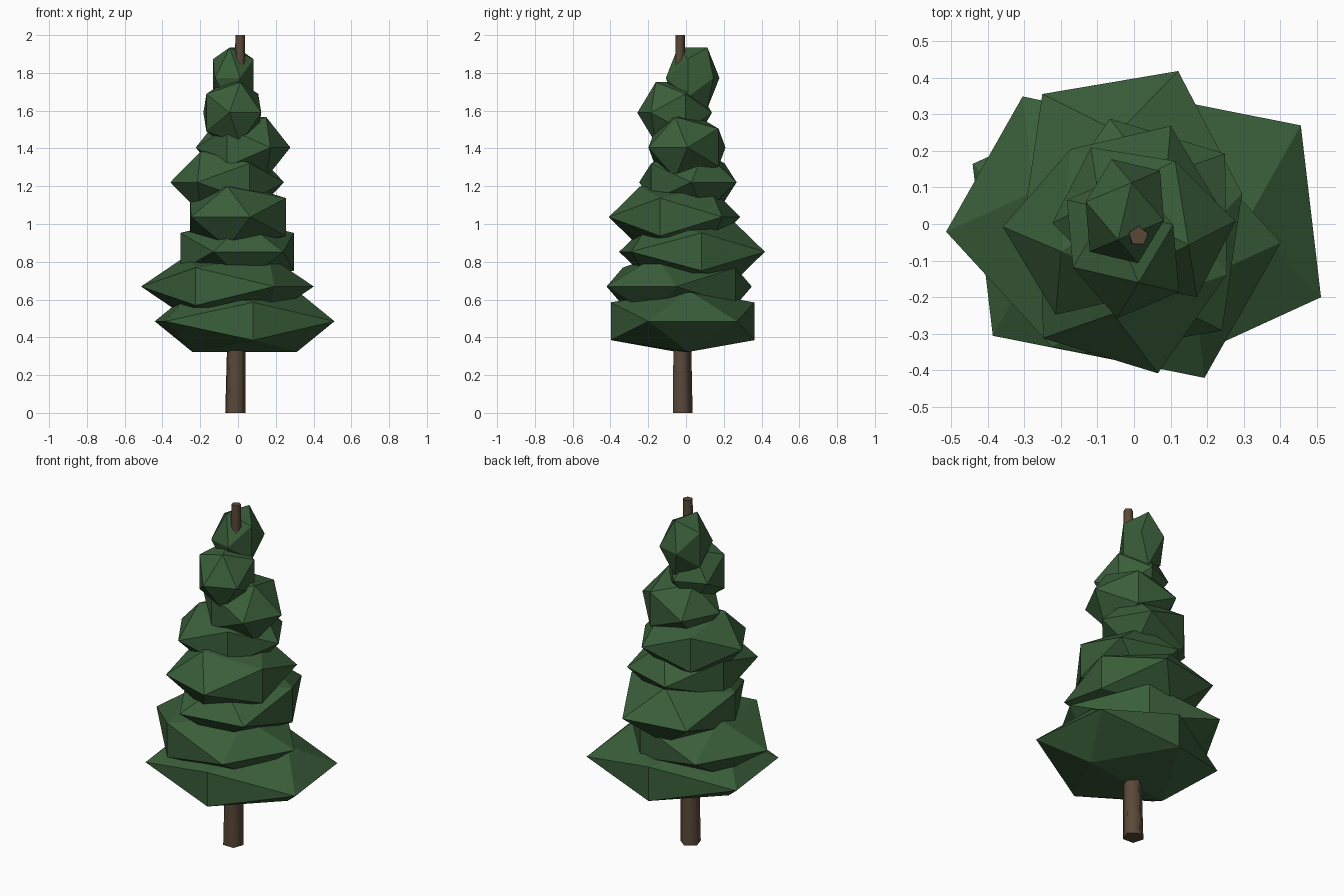
import bpy, bmesh, math
from mathutils import Matrix, Vector

cube = bpy.data.objects.get("Cube")
if cube:
    bpy.data.objects.remove(cube, do_unlink=True)

GOLDEN = (1 + math.sqrt(5)) / 2


def make_material(name, color):
    mat = bpy.data.materials.new(name)
    mat.use_nodes = True
    mat.diffuse_color = (*color, 1)
    bsdf = next(n for n in mat.node_tree.nodes if n.type == "BSDF_PRINCIPLED")
    bsdf.inputs["Base Color"].default_value = (*color, 1)
    bsdf.inputs["Roughness"].default_value = 0.9
    return mat


def add_object(name, bm, mat):
    bmesh.ops.recalc_face_normals(bm, faces=bm.faces)
    mesh = bpy.data.meshes.new(name)
    bm.to_mesh(mesh)
    bm.free()
    mesh.materials.append(mat)
    obj = bpy.data.objects.new(name, mesh)
    bpy.context.collection.objects.link(obj)
    return obj


def add_tier(name, center, width, angle, mat):
    """Squashed icosahedron lying on a golden-rectangle edge, turned about z."""
    bm = bmesh.new()
    for a in (-1, 1):
        for b in (-GOLDEN, GOLDEN):
            for co in ((a, 0, b), (0, b, a), (b, a, 0)):
                bm.verts.new(co)
    bmesh.ops.convex_hull(bm, input=bm.verts[:])
    place = (Matrix.Translation(center)
             @ Matrix.Rotation(math.radians(angle), 4, "Z")
             @ Matrix.Diagonal((width, width * 0.847, 0.1, 1)))
    bmesh.ops.transform(bm, matrix=place, verts=bm.verts[:])
    return add_object(name, bm, mat)


needle_green = make_material("needle_green", (0.042, 0.112, 0.042))
bark_brown = make_material("bark_brown", (0.102, 0.065, 0.040))

# Foliage tiers from bottom to top: x, y, turn in degrees
tiers = [
    (0.035, -0.018, 6.7),
    (-0.056, -0.036, -29.5),
    (-0.005, 0.032, 99.6),
    (0.0, -0.06, 73),
    (-0.057, 0.01, 31),
    (0.027, 0.005, -27),
    (-0.03, -0.06, -67),
    (-0.025, 0.035, 76.6),
]
for i, (x, y, turn) in enumerate(tiers):
    add_tier(f"foliage_tier_{i + 1}", (x, y, 0.485 + 0.184 * i),
             0.279 - 0.0284 * i, turn, needle_green)

# Leaning, tapered five-sided trunk with smooth sides and flat caps
bm = bmesh.new()
rings = []
for center, radius in ((Vector((-0.014, -0.022, 0)), 0.057),
                       (Vector((0.012, -0.033, 2)), 0.027)):
    ring = []
    for k in range(5):
        t = math.radians(16 + 72 * k)
        ring.append(bm.verts.new(
            center + radius * Vector((math.cos(t), math.sin(t), 0))))
    rings.append(ring)
bottom, top = rings
for k in range(5):
    j = (k + 1) % 5
    side = bm.faces.new((bottom[k], bottom[j], top[j], top[k]))
    side.smooth = True
for ring in rings:
    cap = bm.faces.new(ring)
    for edge in cap.edges:
        edge.smooth = False
add_object("trunk", bm, bark_brown)
